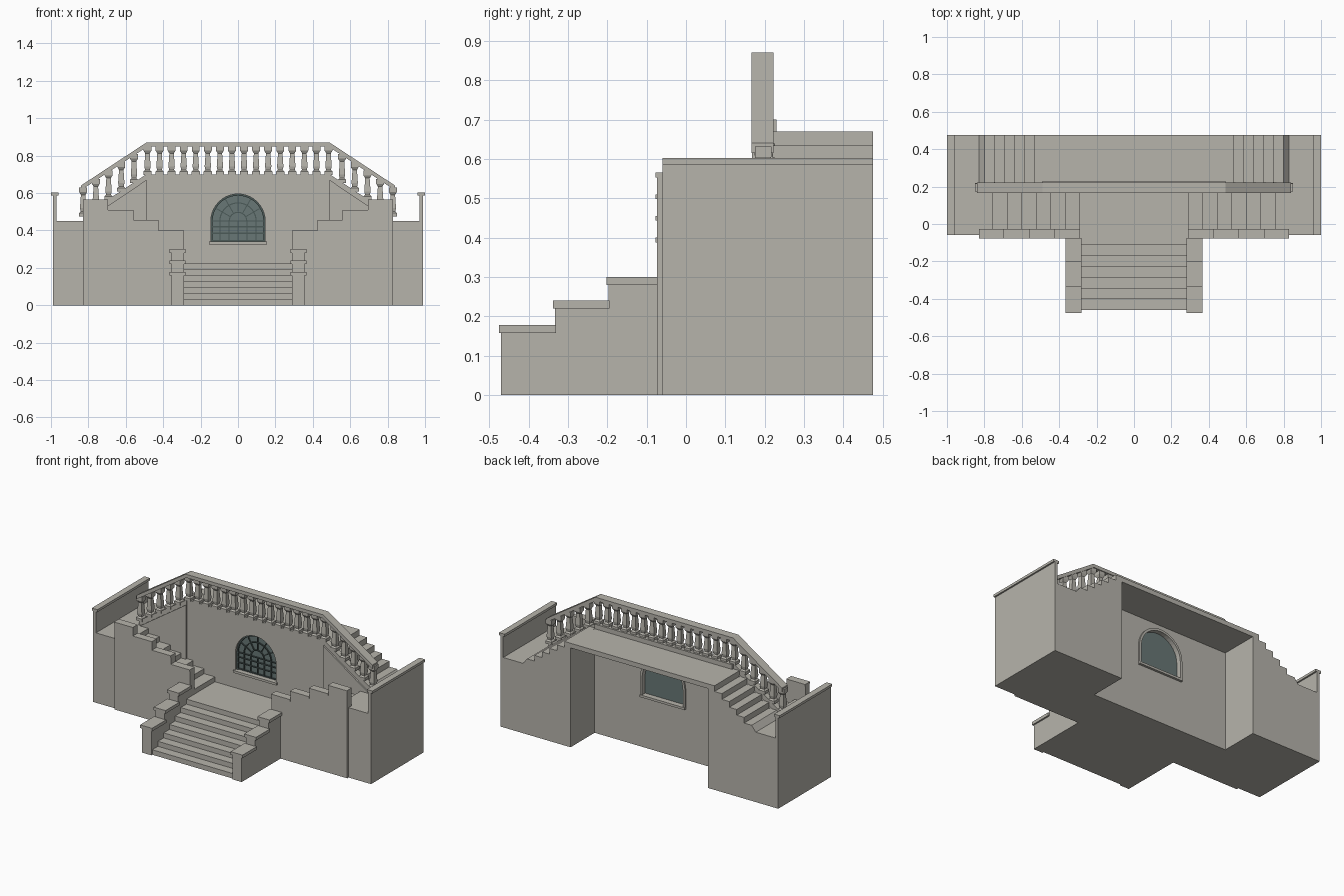
import bpy, bmesh, math

if "Cube" in bpy.data.objects:
    bpy.data.objects.remove(bpy.data.objects["Cube"], do_unlink=True)


def material(name, rgb):
    m = bpy.data.materials.new(name)
    m.use_nodes = True
    m.diffuse_color = (*rgb, 1)
    m.node_tree.nodes["Principled BSDF"].inputs["Base Color"].default_value = (*rgb, 1)
    return m


STONE = material("warm grey stone", (0.47, 0.455, 0.41))
GLASS = material("blue grey glass", (0.14, 0.185, 0.18))
BARS = material("dark window bars", (0.07, 0.10, 0.097))


def finish(name, bm, mat, mirror):
    bmesh.ops.recalc_face_normals(bm, faces=bm.faces)
    mesh = bpy.data.meshes.new(name)
    bm.to_mesh(mesh)
    bm.free()
    mesh.materials.append(mat)
    ob = bpy.data.objects.new(name, mesh)
    bpy.context.collection.objects.link(ob)
    if mirror:
        ob.modifiers.new("both sides", 'MIRROR')
    return ob


def add_prism(bm, outline, lo, hi, axis):
    """Extrude a 2D outline: (x, z) along y, or (y, z) along x."""
    def point(a, b, d):
        return (a, d, b) if axis == 'Y' else (d, a, b)
    n = len(outline)
    near = [bm.verts.new(point(a, b, lo)) for a, b in outline]
    far = [bm.verts.new(point(a, b, hi)) for a, b in outline]
    bm.faces.new(near)
    bm.faces.new(far[::-1])
    for i in range(n):
        j = (i + 1) % n
        bm.faces.new((near[i], far[i], far[j], near[j]))


def prism(name, outline, lo, hi, axis='Y', mat=STONE, mirror=False):
    bm = bmesh.new()
    add_prism(bm, outline, lo, hi, axis)
    return finish(name, bm, mat, mirror)


def rect(a0, a1, b0, b1):
    return [(a0, b0), (a1, b0), (a1, b1), (a0, b1)]


def boxes(name, specs, mat=STONE, mirror=False):
    """Each spec is x0, x1, y0, y1, z0, z1."""
    bm = bmesh.new()
    for x0, x1, y0, y1, z0, z1 in specs:
        add_prism(bm, rect(x0, x1, z0, z1), y0, y1, 'Y')
    return finish(name, bm, mat, mirror)


def stair(start, run, base, rise, count, end):
    """Stepped outline climbing from start to end and closed at the ground."""
    pts = [(start, 0), (start, base + rise)]
    for i in range(1, count):
        a = start + run * i
        pts += [(a, base + rise * i), (a, base + rise * (i + 1))]
    return pts + [(end, base + rise * count), (end, 0)]


FRONT, BACK = -0.06, 0.475
WALL0, WALL1 = 0.18, 0.23

# Outer landings, end walls and their copings
boxes("side_landings", [(0.83, 0.99, FRONT, BACK, 0, 0.45)], mirror=True)
boxes("end_walls", [(0.97, 0.99, FRONT, BACK, 0.45, 0.59)], mirror=True)
boxes("end_wall_copings", [(0.96, 1.0, FRONT, BACK, 0.586, 0.602)], mirror=True)

# Upper side stairs and the raised terrace
prism("upper_stairs", [(0.83, 0), (0.83, 0.45)] + stair(0.80, -0.053, 0.45, 0.0367, 6, 0.49)[1:],
      WALL1 - 0.01, BACK, mirror=True)
boxes("terrace_slab", [(-0.49, 0.49, WALL0, BACK, 0.64, 0.67)])

# Lower side stairs descend to the middle landing
prism("lower_stairs", stair(0.29, 0.0775, 0.225, 0.032, 7, 0.83), -0.03, WALL0, mirror=True)

# Central flight with landing
prism("front_steps", stair(-0.46, 0.058, 0, 0.0322, 7, WALL0), -0.29, 0.29, 'X')

# Stepped parapets in front of the lower stairs
parapet, caps = [], []
for i in range(4):
    x0 = 0.29 + 0.135 * i
    z = 0.40 + 0.055 * i
    parapet.append((x0, x0 + 0.135, -0.074, -0.03, 0, z - 0.012))
    caps.append((x0, x0 + 0.135, -0.078, -0.028, z - 0.012, z))
boxes("stepped_parapets", parapet, mirror=True)
boxes("parapet_caps", caps, mirror=True)

# Tiered pedestals beside the front steps
tiers, tier_caps = [], []
for y0, y1, z in ((-0.47, -0.33, 0.178), (-0.333, -0.195, 0.24), (-0.197, -0.074, 0.30)):
    tiers.append((0.289, 0.355, y0, y1, 0, z - 0.02))
    tier_caps.append((0.28, 0.365, y0 - 0.005, y1, z - 0.02, z))
boxes("step_pedestals", tiers, mirror=True)
boxes("pedestal_caps", tier_caps, mirror=True)

# Central wall with an arched window opening
R, SILL, SPRING = 0.145, 0.34, 0.45


def arch(r, steps=20):
    return ([(-r, SILL)] + [(-r * math.cos(math.pi * i / steps),
             SPRING + r * math.sin(math.pi * i / steps)) for i in range(steps + 1)]
            + [(r, SILL)])


prism("central_wall", [(-0.49, SILL), (-0.49, 0.70), (0.49, 0.70), (0.49, SILL)]
      + arch(R)[::-1], WALL0, WALL1)
boxes("central_wall_base", [(-0.49, 0.49, WALL0, WALL1, 0, SILL)])
prism("rear_window_surround", arch(R + 0.015) + arch(R)[::-1], WALL1, WALL1 + 0.01)
boxes("window_sills", [(-0.155, 0.155, WALL0 - 0.012, WALL0, SILL - 0.015, SILL),
                       (-0.16, 0.16, WALL1, WALL1 + 0.015, SILL - 0.015, SILL)])
prism("window_glass", arch(R), 0.203, 0.209, mat=GLASS)

# Window grille: frame, grid below and fan above
prism("window_frame", arch(R) + arch(R - 0.009)[::-1], 0.193, 0.203, mat=BARS)
grid = [(-R, R, 0.196, 0.203, z - 0.003, z + 0.003) for z in (0.345, 0.385, 0.42, SPRING)]
grid += [(x - 0.003, x + 0.003, 0.196, 0.203, SILL, SPRING)
         for x in [R * k / 3 for k in range(-2, 3)]]
boxes("window_grid", grid, mat=BARS)
bm = bmesh.new()
for k in range(1, 6):
    t = math.pi * k / 6
    c, s = math.cos(t), math.sin(t)
    w = 0.0025
    add_prism(bm, [(r * c - side * w * s, SPRING + r * s + side * w * c)
                   for r, side in ((0.05, 1), (0.05, -1), (R, -1), (R, 1))], 0.196, 0.203, 'Y')
for r in (0.05, 0.10):
    add_prism(bm, arch(r)[1:-1] + arch(r - 0.006)[1:-1][::-1], 0.196, 0.203, 'Y')
finish("window_fan", bm, BARS, False)

# Sloping walls carrying the side railings
prism("stringer_walls", [(0.49, 0), (0.49, 0.67), (0.83, 0.44), (0.83, 0)],
      0.168, WALL1 - 0.005, mirror=True)
prism("sloping_curbs", [(0.49, 0.6), (0.49, 0.70), (0.83, 0.477), (0.83, 0.43)],
      0.178, 0.215, mirror=True)

# Handrail: level in the middle, sloping at both ends
SLOPE = 0.657
rail = [(0.0, 0.87), (0.49, 0.87), (0.84, 0.64), (0.84, 0.615), (0.485, 0.848), (0.0, 0.848)]
prism("handrail", rail + [(-x, z) for x, z in rail[4:0:-1]], 0.167, 0.222)

# Square balusters with flared base and capital
PROFILE = ((0.0, 0.022), (0.018, 0.022), (0.026, 0.013), (0.045, 0.017),
           (0.115, 0.012), (0.13, 0.021), (0.156, 0.021))


def add_baluster(bm, x, z):
    y = 0.196
    rings = [[bm.verts.new((x + sx * w, y + sy * w, z + h))
              for sx, sy in ((-1, -1), (1, -1), (1, 1), (-1, 1))] for h, w in PROFILE]
    bm.faces.new(rings[0])
    bm.faces.new(rings[-1])
    for a, b in zip(rings, rings[1:]):
        for i in range(4):
            j = (i + 1) % 4
            bm.faces.new((a[i], a[j], b[j], b[i]))


bm = bmesh.new()
for k in range(16):
    add_baluster(bm, -0.484 + k * 0.968 / 15, 0.697)
finish("level_balusters", bm, STONE, False)

bm = bmesh.new()
for k in range(1, 6):
    x = 0.488 + 0.068 * k
    add_baluster(bm, x, 0.697 - SLOPE * (x - 0.49))
finish("sloping_balusters", bm, STONE, True)
